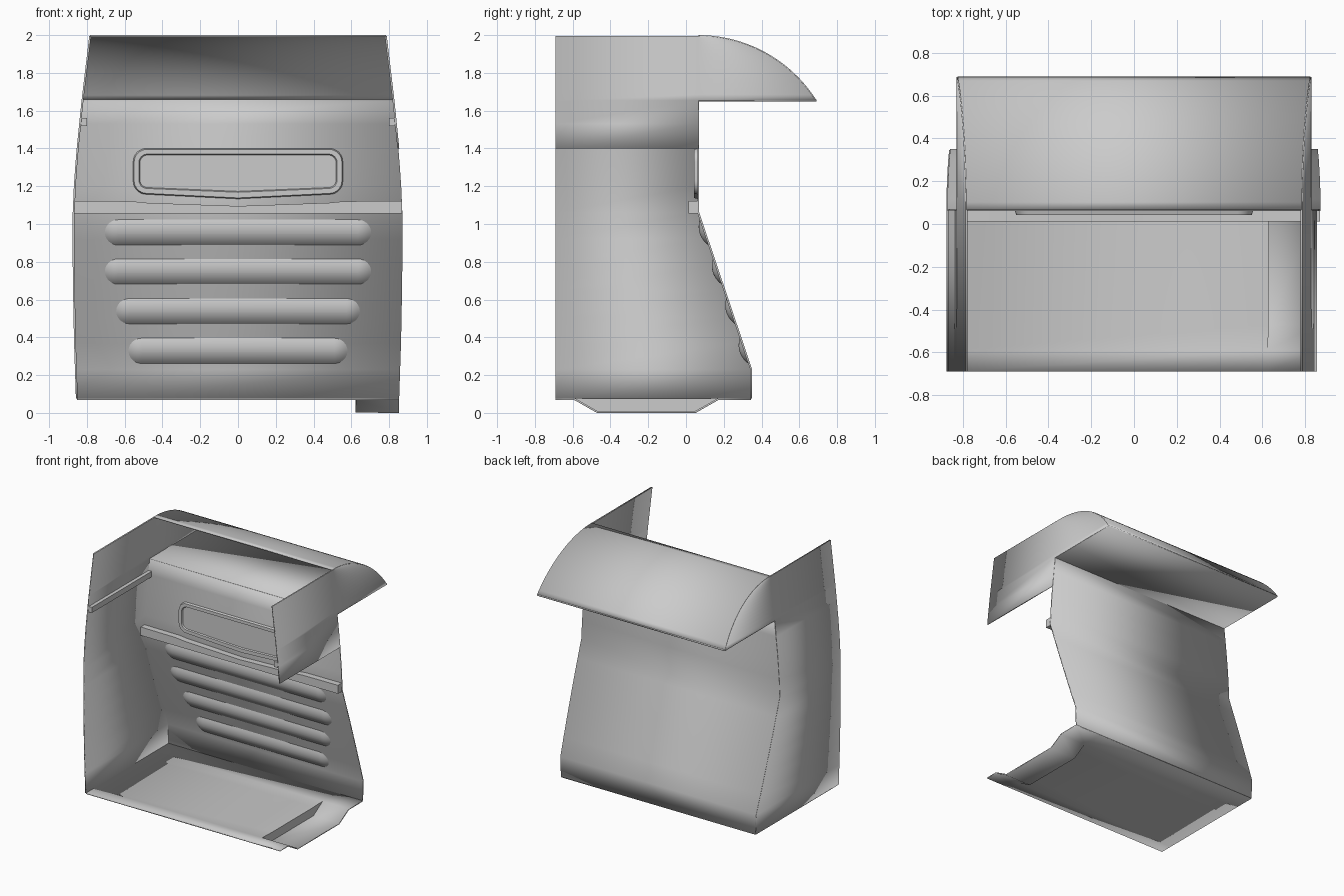
import bpy, bmesh, math

if "Cube" in bpy.data.objects:
    bpy.data.objects.remove(bpy.data.objects["Cube"])

T = 0.01                                   # sheet thickness
FRONT, MID, REAR = -0.69, 0.065, 0.69      # key depths
SIDE = [(0.07, .853), (0.4, .864), (0.75, .870), (1.06, .870), (1.2, .864), (1.3, .857),
        (1.4, .849), (1.53, .836), (1.665, .822), (2.0, .782)]


def half_width(z):
    """Half width of the bowed shell at height z."""
    z = min(max(z, SIDE[0][0]), SIDE[-1][0])
    for (z0, w0), (z1, w1) in zip(SIDE, SIDE[1:]):
        if z <= z1:
            return w0 + (w1 - w0) * (z - z0) / (z1 - z0)


def build(name, polys, thick=T, angle=30):
    """Make an object from polygons given as point lists; optionally give it thickness."""
    bm = bmesh.new()
    for p in polys:
        bm.faces.new([bm.verts.new(v) for v in p])
    bmesh.ops.remove_doubles(bm, verts=bm.verts, dist=1e-5)
    bmesh.ops.recalc_face_normals(bm, faces=bm.faces)
    me = bpy.data.meshes.new(name)
    bm.to_mesh(me)
    bm.free()
    ob = bpy.data.objects.new(name, me)
    bpy.context.collection.objects.link(ob)
    if thick:
        m = ob.modifiers.new("thickness", 'SOLIDIFY')
        m.thickness, m.offset = thick, 0
    bpy.ops.object.select_all(action='DESELECT')
    ob.select_set(True)
    bpy.context.view_layer.objects.active = ob
    bpy.ops.object.shade_smooth_by_angle(angle=math.radians(angle))
    return ob


def spanning_sheet(name, profile):
    """Sheet running from side wall to side wall along a (y, z) profile."""
    polys = []
    for (y0, z0), (y1, z1) in zip(profile, profile[1:]):
        a, b = half_width(z0), half_width(z1)
        polys.append([(-a, y0, z0), (a, y0, z0), (b, y1, z1), (-b, y1, z1)])
    return build(name, polys)


def rings(name, loops, thick=0, cap_first=False):
    """Skin a list of matching closed loops and cap the last one."""
    polys = []
    for a, b in zip(loops, loops[1:]):
        n = len(a)
        polys += [[a[i], a[(i + 1) % n], b[(i + 1) % n], b[i]] for i in range(n)]
    polys.append(loops[-1])
    if cap_first:
        polys.append(loops[0][::-1])
    return build(name, polys, thick)


# Roof arc, ending on the hood shelf
R = 0.735
sweep = math.asin((REAR - MID) / R * 0.993)
arc = [(MID + R * math.sin(sweep * i / 20), 1.995 - R + R * math.cos(sweep * i / 20))
       for i in range(21)]
shelf_z = arc[-1][1]
spanning_sheet("hood_roof", arc)
spanning_sheet("hood_shelf", [(MID, shelf_z), (REAR, shelf_z)])

# Back wall
wall_profile = [(.345, .075), (.345, .23)]
wall_profile += [(.345 - .28 * i / 6, .23 + .83 * i / 6) for i in range(1, 7)]
wall_profile += [(MID, z) for z in (1.2, 1.3, 1.4, 1.53, shelf_z)]
spanning_sheet("back_wall", wall_profile)


# Side walls: full height on the left, upper panel only over the right doorway
def side_wall(name, s, base):
    polys = []
    body = [p for p in wall_profile if p[1] >= base - 1e-6]
    upper = arc[::-1]
    for (y0, z0), (y1, z1) in zip(body, body[1:]):
        a, b = s * half_width(z0), s * half_width(z1)
        polys.append([(a, FRONT, z0), (a, y0, z0), (b, y1, z1), (b, FRONT, z1)])
    for (y0, z0), (y1, z1) in zip(upper, upper[1:]):
        a, b = s * half_width(z0), s * half_width(z1)
        polys.append([(a, FRONT, z0), (a, MID, z0), (b, MID, z1), (b, FRONT, z1)])
        top = [(a, MID, z0), (a, y0, z0), (b, y1, z1)]
        polys.append(top if y1 <= MID + 1e-6 else top + [(b, MID, z1)])
    build(name, polys)


side_wall("left_wall", -1, 0.07)
side_wall("right_upper_wall", 1, 1.4)

# Floor with a step well by the doorway
FZ, WX, EX = 0.073, 0.625, half_width(0.07)
well = [(FRONT, FZ), (-.59, FZ), (-.47, .005), (.05, .005), (.17, FZ), (.345, FZ)]
floor = []
for (y0, z0), (y1, z1) in zip(well, well[1:]):
    floor.append([(-EX, y0, FZ), (WX, y0, FZ), (WX, y1, FZ), (-EX, y1, FZ)])
    floor.append([(WX, y0, z0), (EX, y0, z0), (EX, y1, z1), (WX, y1, z1)])
    cheek = [(WX, y0, FZ), (WX, y1, FZ)]
    cheek += [(WX, y, z) for y, z in ((y1, z1), (y0, z0)) if z < FZ]
    if len(cheek) > 2:
        floor.append(cheek)
build("floor_with_step", floor)

# Ribs pressed into the sloping wall
slope = math.atan2(.28, .83)
up, out = (-math.sin(slope), math.cos(slope)), (-math.cos(slope), -math.sin(slope))
for n, (cz, half) in enumerate([(.957, .705), (.75, .705), (.54, .645), (.33, .58)]):
    r, depth = 0.071, 0.023
    cy = .345 - .28 * (cz - .23) / .83
    loops = []
    for k in range(8):
        rho = r * (1 - k / 7.05)
        d = T / 2 + depth * (1 - (rho / r) ** 2)
        loop = []
        for i in range(26):
            a = -math.pi / 2 + math.pi * (i % 13) / 12 + (math.pi if i > 12 else 0)
            u = rho * math.cos(a) + (half - r) * (1 if i < 13 else -1)
            v = rho * math.sin(a)
            loop.append((u, cy + v * up[0] + d * out[0], cz + v * up[1] + d * out[1]))
        loops.append(loop)
    rings(f"wall_rib_{n + 1}", loops)


# Raised panel with rounded corners and a shallow V-shaped lower edge
def panel_loop(w, top, low, dip, r, y):
    pts = []
    for cx, cz, a0 in ((w - r, top - r, 0), (-w + r, top - r, 90),
                       (-w + r, low + r, 180), (w - r, low + r, 270)):
        if a0 == 270:
            pts.append((0, y, low - dip))
        for i in range(9):
            a = math.radians(a0 + 90 * i / 8)
            pts.append((cx + r * math.cos(a), y, cz + r * math.sin(a)))
    return pts


rings("back_panel", [panel_loop(.555, 1.40, 1.157, .024, .07, .060),
                     panel_loop(.550, 1.395, 1.162, .024, .068, .042),
                     panel_loop(.525, 1.37, 1.188, .02, .045, .042),
                     panel_loop(.520, 1.365, 1.193, .02, .042, .052)])

# Ledge under the panel, dipping in the middle
lw = half_width(1.09)
ledge = [(-lw, 1.055), (lw, 1.055), (lw, 1.122), (.56, 1.12), (.48, 1.112), (0, 1.095),
         (-.48, 1.112), (-.56, 1.12), (-lw, 1.122)]
rings("back_ledge", [[(x, y, z) for x, z in ledge] for y in (MID, .012)], cap_first=True)

# Rails along both side walls
for s, name in ((-1, "left_rail"), (1, "right_rail")):
    sec = [(.80, 1.518), (.838, 1.518), (.834, 1.562), (.80, 1.562)]
    rings(name, [[(s * x, y, z) for x, z in sec] for y in (FRONT, MID)], cap_first=True)
